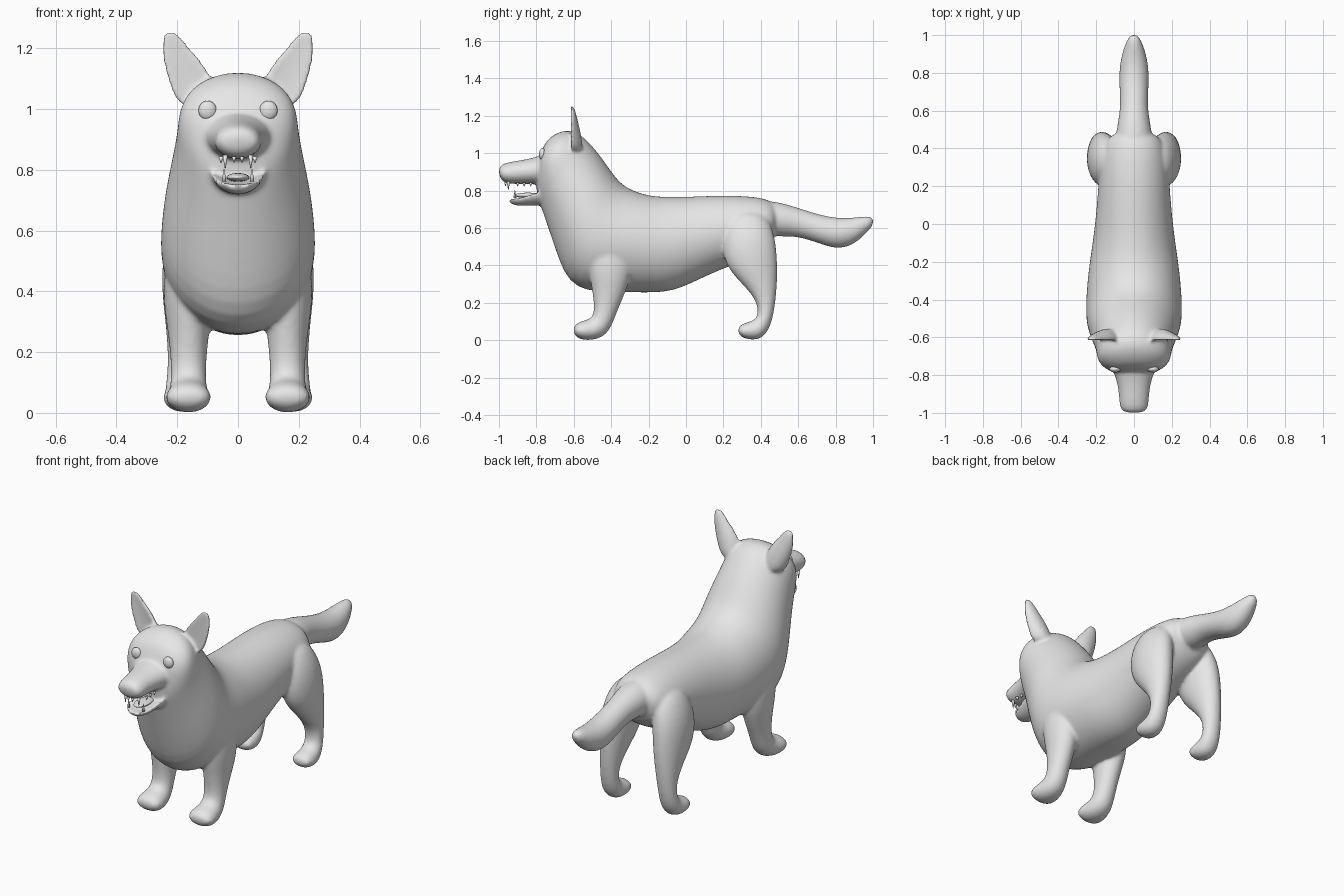
import bpy
import bmesh
from math import cos, sin, pi
from mathutils import Vector, Matrix

SIDES = 16
SWELL = 1.025  # makes up for the shrinkage of subdivision

default_cube = bpy.data.objects.get("Cube")
if default_cube:
    bpy.data.objects.remove(default_cube, do_unlink=True)

fur = bpy.data.materials.new("light_grey")
fur.use_nodes = True
fur.diffuse_color = (0.8, 0.8, 0.8, 1)
for node in fur.node_tree.nodes:
    if node.type == "BSDF_PRINCIPLED":
        node.inputs["Base Color"].default_value = fur.diffuse_color


def loft(bm, stations, side=1, dent=0.0):
    """Skin oval rings; each spans two (y, z) points and has a half width and x centre.
    A dent hollows the half that faces the first point."""
    rings = []
    for ay, az, by, bz, width, *offset in stations:
        x = offset[0] * side if offset else 0
        first, second = Vector((x, ay, az)), Vector((x, by, bz))
        centre, half = (first + second) / 2, (first - second) / 2
        ring = []
        for i in range(SIDES):
            angle = 2 * pi * i / SIDES
            along = cos(angle)
            if along > 0:
                along *= 1 - dent
            across = Vector((width * sin(angle), 0, 0))
            ring.append(bm.verts.new(centre + (half * along + across) * SWELL))
        rings.append(ring)
    for lower, upper in zip(rings, rings[1:]):
        for i in range(SIDES):
            j = (i + 1) % SIDES
            bm.faces.new((lower[i], lower[j], upper[j], upper[i]))
    bm.faces.new(rings[0][::-1])
    bm.faces.new(rings[-1])


def finish(bm, name):
    bmesh.ops.recalc_face_normals(bm, faces=bm.faces)
    mesh = bpy.data.meshes.new(name)
    bm.to_mesh(mesh)
    bm.free()
    mesh.materials.append(fur)
    for face in mesh.polygons:
        face.use_smooth = True
    obj = bpy.data.objects.new(name, mesh)
    bpy.context.scene.collection.objects.link(obj)
    return obj


def ellipsoid(name, centre, radii):
    bm = bmesh.new()
    place = Matrix.Translation(centre) @ Matrix.Diagonal((*radii, 1))
    bmesh.ops.create_uvsphere(bm, u_segments=24, v_segments=16, radius=1, matrix=place)
    return finish(bm, name)


def tooth(name, centre, radius, height, up):
    bm = bmesh.new()
    place = Matrix.Translation(centre) @ Matrix.Rotation(0 if up else pi, 4, "X")
    bmesh.ops.create_cone(bm, cap_ends=True, segments=10, radius1=radius,
                          radius2=radius * 0.15, depth=height, matrix=place)
    return finish(bm, name)


# Rump, belly, chest, neck and skull in one sweep
torso = [
    (.50, .69, .48, .57, .08),
    (.46, .75, .45, .50, .15),
    (.35, .77, .33, .43, .18),
    (.18, .775, .17, .375, .19),
    (.0, .765, .0, .29, .205),
    (-.16, .765, -.12, .25, .225),
    (-.25, .785, -.34, .26, .247),
    (-.34, .825, -.61, .255, .257),
    (-.40, .90, -.69, .46, .245),
    (-.46, .99, -.745, .63, .218),
    (-.53, 1.07, -.785, .74, .2),
    (-.58, 1.11, -.80, .80, .197),
    (-.64, 1.125, -.80, .87, .185),
    (-.70, 1.105, -.80, .92, .145),
    (-.755, 1.06, -.79, .97, .08),
]
tail = [
    (.38, .75, .38, .58, .1),
    (.50, .74, .49, .55, .095),
    (.62, .70, .59, .56, .07),
    (.75, .66, .72, .515, .078),
    (.85, .65, .81, .485, .078),
    (.93, .66, .90, .51, .06),
    (.98, .665, .965, .575, .038),
    (1.005, .65, 1.0, .61, .018),
]
muzzle = [
    (-.66, 1.0, -.66, .82, .14),
    (-.76, .995, -.76, .833, .118),
    (-.83, .97, -.83, .836, .09),
    (-.92, .957, -.90, .836, .078),
    (-.98, .945, -.96, .836, .077),
    (-1.005, .92, -.995, .86, .055),
]
lower_jaw = [
    (-.70, .92, -.71, .70, .11),
    (-.79, .885, -.78, .725, .092),
    (-.86, .84, -.86, .717, .08),
    (-.92, .81, -.92, .72, .062),
    (-.95, .79, -.947, .735, .03),
]
ear = [
    (-.70, 1.0, -.55, 1.0, .07, .125),
    (-.69, 1.08, -.555, 1.07, .075, .148),
    (-.675, 1.14, -.57, 1.14, .07, .175),
    (-.655, 1.2, -.585, 1.2, .048, .205),
    (-.645, 1.24, -.595, 1.24, .03, .22),
    (-.63, 1.255, -.605, 1.255, .016, .222),
]
front_leg = [
    (-.52, .60, -.30, .60, .06, .16),
    (-.53, .42, -.28, .38, .085, .168),
    (-.505, .29, -.33, .24, .067, .162),
    (-.49, .19, -.375, .14, .057, .163),
    (-.495, .125, -.41, .04, .058, .163),
    (-.53, .108, -.48, .0, .07, .163),
    (-.575, .098, -.565, .0, .078, .163),
    (-.605, .07, -.60, .03, .05, .163),
]
hind_leg = [
    (.24, .70, .42, .70, .06, .11),
    (.19, .57, .475, .57, .09, .155),
    (.20, .40, .488, .43, .088, .165),
    (.315, .29, .488, .31, .066, .172),
    (.385, .2, .477, .19, .05, .18),
    (.385, .125, .455, .07, .05, .185),
    (.355, .102, .40, -.002, .058, .185),
    (.31, .092, .315, .005, .062, .185),
    (.275, .07, .28, .03, .042, .185),
]

# One blended body skin
bm = bmesh.new()
for part in (torso, tail, muzzle):
    loft(bm, part)
loft(bm, lower_jaw, dent=1.35)
for side in (1, -1):
    loft(bm, ear, side, dent=1.2)
    loft(bm, front_leg, side)
    loft(bm, hind_leg, side)
body = finish(bm, "dog_body")
body.modifiers.new("round", "SUBSURF").levels = 2
body.modifiers["round"].render_levels = 2
blend = body.modifiers.new("blend", "REMESH")
blend.mode = "VOXEL"
blend.voxel_size = 0.009
blend.use_smooth_shade = True
soften = body.modifiers.new("soften", "SMOOTH")
soften.factor = 0.5
soften.iterations = 8

# Tongue
ellipsoid("tongue", (0, -.845, .775), (.038, .075, .014))

# Eyes and teeth on both sides
for side, label in ((1, "left"), (-1, "right")):
    ellipsoid(label + "_eye", (.1 * side, -.768, .995), (.03, .018, .032))
    tooth(label + "_upper_fang", (.042 * side, -.95, .826), .009, .045, False)
    tooth(label + "_lower_fang", (.046 * side, -.915, .782), .008, .042, True)
    for step in range(3):
        y = -.9 + .035 * step
        tooth(f"{label}_upper_molar_{step}", (.056 * side, y, .833), .009, .02, False)
    tooth(label + "_incisor", (.013 * side, -.965, .834), .008, .02, False)
